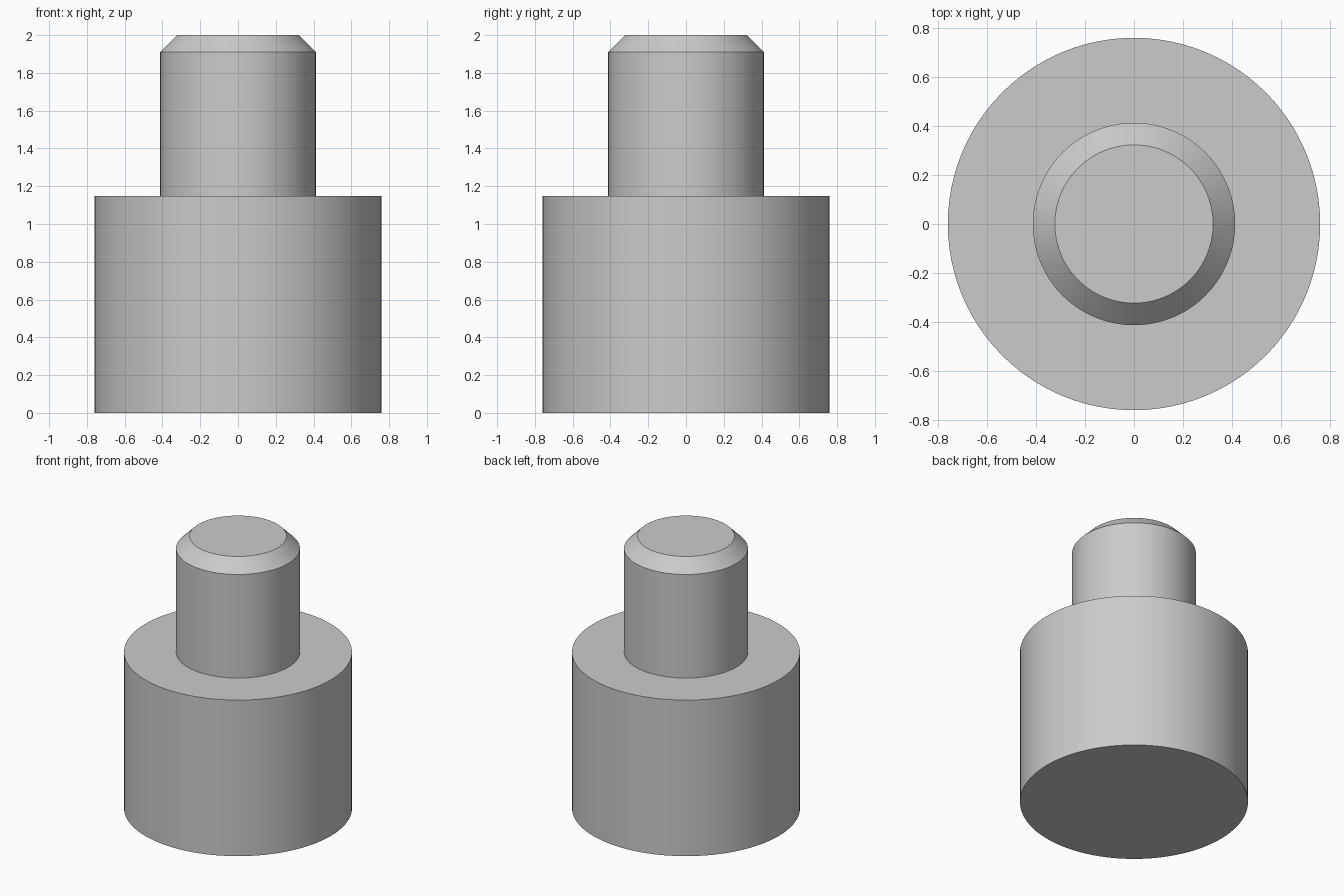
import bpy
import bmesh
import math

cube = bpy.data.objects.get("Cube")
if cube:
    bpy.data.objects.remove(cube, do_unlink=True)

# Single grey material
grey = bpy.data.materials.new("plain grey")
grey.use_nodes = True
colour = (0.6, 0.6, 0.6, 1)
grey.diffuse_color = colour
grey.node_tree.nodes["Principled BSDF"].inputs["Base Color"].default_value = colour

SIDES = 96
# Radius and height: wide base, shoulder, narrow pin, chamfered tip
profile = [(0.76, 0), (0.76, 1.148), (0.413, 1.148), (0.413, 1.91), (0.323, 2)]

# Stepped pin: one closed turned solid
bm = bmesh.new()
rings = []
for radius, height in profile:
    angles = [2 * math.pi * i / SIDES for i in range(SIDES)]
    rings.append([bm.verts.new((radius * math.cos(a), radius * math.sin(a), height))
                  for a in angles])
for low, high in zip(rings, rings[1:]):
    for i in range(SIDES):
        j = (i + 1) % SIDES
        bm.faces.new((low[i], low[j], high[j], high[i]))

# Flat end caps
bm.faces.new(list(reversed(rings[0])))
bm.faces.new(rings[-1])
bmesh.ops.recalc_face_normals(bm, faces=bm.faces[:])

mesh = bpy.data.meshes.new("stepped_pin")
bm.to_mesh(mesh)
bm.free()
mesh.materials.append(grey)
pin = bpy.data.objects.new("stepped_pin", mesh)
bpy.context.collection.objects.link(pin)

# Smooth round walls, crisp rims
bpy.ops.object.select_all(action='DESELECT')
pin.select_set(True)
bpy.context.view_layer.objects.active = pin
bpy.ops.object.shade_smooth_by_angle(angle=math.radians(30))
